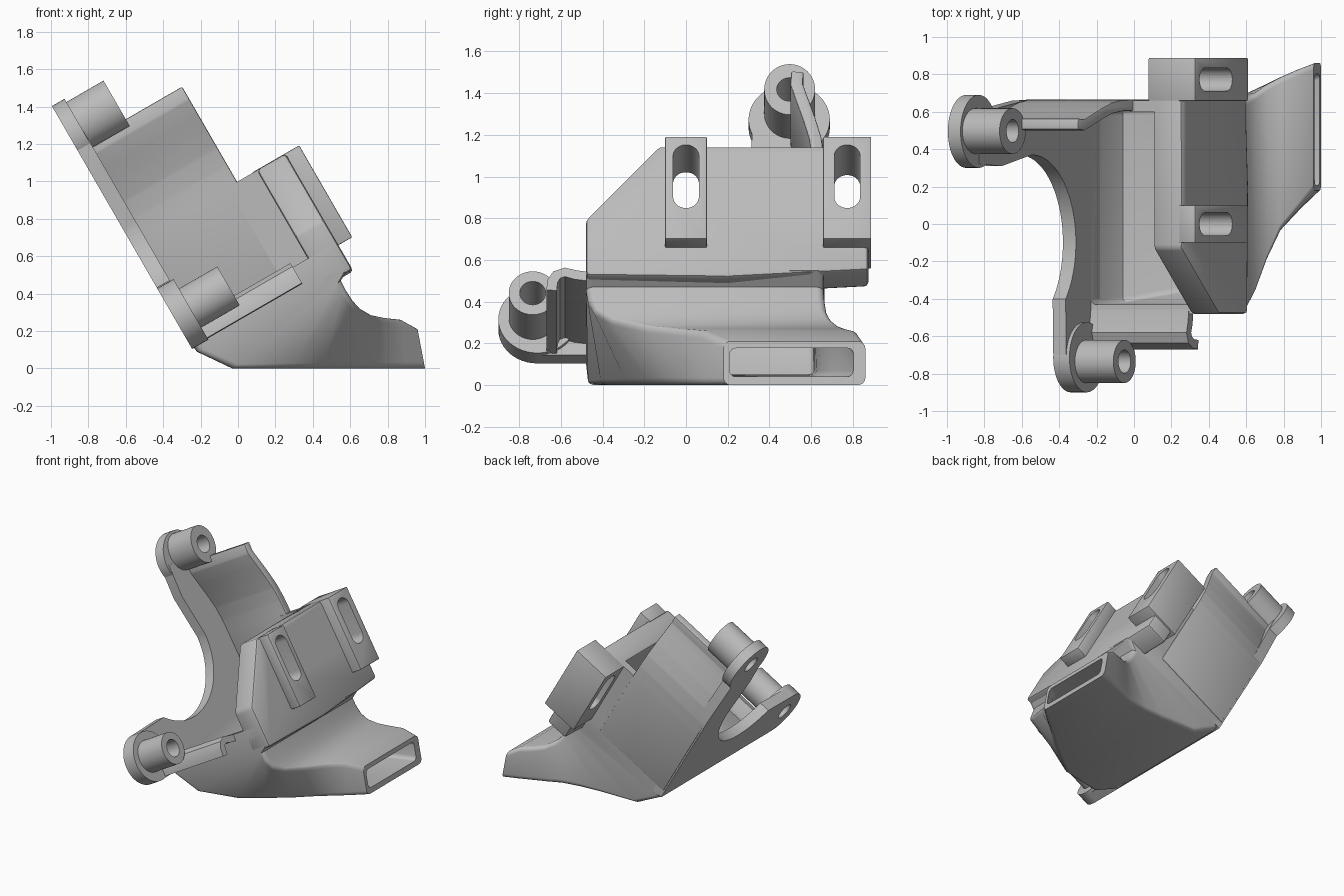
import bpy, bmesh, math
from mathutils import Matrix, Vector

cube = bpy.data.objects.get("Cube")
if cube:
    bpy.data.objects.remove(cube)

grey = bpy.data.materials.new("plain grey")
grey.use_nodes = True
grey.diffuse_color = (0.5, 0.5, 0.5, 1)
grey.node_tree.nodes["Principled BSDF"].inputs["Base Color"].default_value = (0.5, 0.5, 0.5, 1)

# Tilted frame: local x = depth off the plate, local z = up along the plate
TILT = Matrix.Translation((-0.2, 0, 0.026)) @ Matrix.Rotation(math.radians(-30), 4, 'Y')


def tilted(depth, up):
    p = TILT @ Vector((depth, 0, up))
    return (p.x, p.z)


def make(name, rings, frame=Matrix.Identity(4), bevel=0):
    """Skin a list of equal rings and cap both ends."""
    bm = bmesh.new()
    loops = [[bm.verts.new(p) for p in ring] for ring in rings]
    n = len(loops[0])
    for lo, hi in zip(loops, loops[1:]):
        for i in range(n):
            j = (i + 1) % n
            bm.faces.new((lo[i], lo[j], hi[j], hi[i]))
    bm.faces.new(loops[0][::-1])
    bm.faces.new(loops[-1])
    bmesh.ops.recalc_face_normals(bm, faces=bm.faces)
    if bevel:
        bmesh.ops.bevel(bm, geom=bm.edges[:], offset=bevel, segments=2,
                        profile=0.5, affect='EDGES')
    mesh = bpy.data.meshes.new(name)
    bm.to_mesh(mesh)
    bm.free()
    mesh.materials.append(grey)
    obj = bpy.data.objects.new(name, mesh)
    bpy.context.collection.objects.link(obj)
    obj.matrix_world = frame
    return obj


def prism(name, outline, d0, d1, bevel=0):
    """Extrude a (y, up) outline through the tilted depth."""
    return make(name, [[(d, y, u) for y, u in outline] for d in (d0, d1)], TILT, bevel)


def rect(y0, y1, u0, u1):
    return [(y0, u0), (y1, u0), (y1, u1), (y0, u1)]


def arc(y, u, ry, ru, start, end, n):
    angles = [math.radians(start + (end - start) * i / n) for i in range(n + 1)]
    return [(y + ry * math.cos(t), u + ru * math.sin(t)) for t in angles]


def oval(y, u, ry, ru):
    return arc(y, u, ry, ru, 0, 352.5, 47)


def slot(y, u0, u1, r):
    return arc(y, u1 - r, r, r, 0, 180, 14) + arc(y, u0 + r, r, r, 180, 360, 14)


def strip(path, t):
    """Thicken a path into a closed outline."""
    left, right = [], []
    for i, p in enumerate(path):
        a, b = Vector(path[max(i - 1, 0)]), Vector(path[min(i + 1, len(path) - 1)])
        d = (b - a).normalized() * t / 2
        left.append((p[0] - d.y, p[1] + d.x))
        right.append((p[0] + d.y, p[1] - d.x))
    return left + right[::-1]


def shade(obj):
    bpy.ops.object.select_all(action='DESELECT')
    bpy.context.view_layer.objects.active = obj
    obj.select_set(True)
    bpy.ops.object.shade_smooth_by_angle(angle=math.radians(30))


def cut(objs, cutter):
    cutter.hide_render = True
    for obj in objs:
        mod = obj.modifiers.new("cut", 'BOOLEAN')
        mod.operation, mod.solver, mod.object = 'DIFFERENCE', 'EXACT', cutter
        bpy.context.view_layer.objects.active = obj
        bpy.ops.object.modifier_apply(modifier=mod.name)
    bpy.data.objects.remove(cutter)


def section(bottom, top, y0, y1, lean, r):
    """Rounded rectangle between a bottom and a top (x, z) point; lean pulls its low right corner in."""
    b, t = Vector((bottom[0], 0, bottom[1])), Vector((top[0], 0, top[1]))
    height = (t - b).length
    up = (t - b) / height
    ring = []
    for k, (cy, ch) in enumerate([(y1 - r, height - r), (y0 + r, height - r),
                                  (y0 + r, r), (y1 - r, r)]):
        for y, h in arc(cy, ch, r, r, 90 * k, 90 * k + 90, 4):
            y += lean * (1 - h / height) * (y1 - y) / (y1 - y0)
            ring.append(b + up * h + Vector((0, y, 0)))
    return ring


parts = []

# Air duct: sections sweep from the fan opening to the flat nozzle
left = [0.66, 0.66, 0.66, 0.665, 0.675, 0.7, 0.745, 0.785, 0.825, 0.86]
right = [-0.48, -0.48, -0.48, -0.475, -0.45, -0.37, -0.2, -0.04, 0.07, 0.18]
lean = [0, 0, 0.01, 0.07, 0.17, 0.21, 0.13, 0.05, 0.02, 0]
bottom = [tilted(0, 0.2), (-0.22, 0.09), (-0.03, 0), (0.28, 0), (0.45, 0), (0.6, 0), (0.7, 0),
          (0.8, 0), (0.9, 0), (1, 0)]
top = [tilted(0.95, 0.2), (0.6, 0.55), (0.55, 0.47), (0.575, 0.42), (0.61, 0.365),
       (0.65, 0.32), (0.71, 0.285), (0.78, 0.27), (0.87, 0.26), (0.96, 0.21)]
duct = make("air_duct", [section(*s, 0.035) for s in zip(bottom, top, right, left, lean)])
bottom = [tilted(0.08, 0.25), tilted(0.08, 0.1), (-0.06, 0.05), (0.28, 0.05), (0.45, 0.045),
          (0.6, 0.04), (0.7, 0.04), (0.8, 0.04), (0.9, 0.04), (1.02, 0.04)]
top = [tilted(0.77, 0.25), tilted(0.77, 0.1), (0.5, 0.42), (0.53, 0.37), (0.57, 0.31),
       (0.62, 0.27), (0.69, 0.235), (0.77, 0.22), (0.86, 0.21), (0.99, 0.17)]
cut([duct], make("duct_hollow", [section(b, t, y0 + 0.05, y1 - 0.05, s, 0.03)
                                 for b, t, y0, y1, s in zip(bottom, top, right, left, lean)]))
parts.append(duct)

# Mounting plate with the round fan cutout
plate = prism("mounting_plate",
              [(-0.71, 0.09), (0.66, 0.09), (0.66, 0.9), (0.62, 1.2), (0.6, 1.39),
               (0.32, 1.39), (0.31, 1.15)]
              + arc(-0.1, 0.83, 0.47, 0.47, 0, -130, 32) + [(-0.71, 0.463)], 0, 0.08)
parts.append(plate)

# Screw flanges and bosses
for name, fy, fu, fr, thick, by, bu, ry, ru, depth in (
        ("upper", 0.495, 1.395, 0.195, 0.078, 0.497, 1.43, 0.122, 0.14, 0.307),
        ("lower", -0.713, 0.277, 0.187, 0.1, -0.735, 0.285, 0.115, 0.12, 0.337)):
    flange = prism(name + "_flange", oval(fy, fu, fr, fr), 0, thick)
    boss = prism(name + "_boss", oval(by, bu, ry, ru), 0.01, depth)
    cut([plate, flange, boss],
        prism("screw_hole", oval(by, bu, 0.062, 0.065), -0.1, 0.5))
    parts += [flange, boss]

# Curved fan walls
parts.append(prism("left_wall", strip(
    [(0.635, 0.15), (0.635, 0.75), (0.633, 0.85), (0.62, 0.96), (0.59, 1.07),
     (0.555, 1.18), (0.53, 1.26), (0.535, 1.33)], 0.06), 0.01, 0.655, 0.008))
parts.append(prism("left_wall_joint", rect(0.6, 0.66, 0.15, 0.744), 0.6, 0.8))
parts.append(prism("right_clip_wall", strip(
    [(-0.645, 0.1), (-0.64, 0.15), (-0.62, 0.185), (-0.58, 0.2), (-0.53, 0.185),
     (-0.46, 0.175)], 0.05), 0.01, 0.685))

# Front slab with its slotted pad and the deeper slotted block
slab = prism("front_slab", [(-0.48, 0.03), (0.2, 0.02), (0.875, 0.06), (0.875, 0.745),
                            (-0.13, 0.745), (-0.48, 0.34)], 0.777, 0.955, 0.02)
parts.append(slab)
for name, y, half, back in (("right_pad", 0, 0.1, 0.94), ("left_block", 0.773, 0.115, 0.75)):
    pad = prism(name, rect(y - half, y + half, 0.18, 0.747), back, 1.04, 0.006)
    cut([slab, pad], prism("slot_cutter", slot(y, 0.35, 0.7, 0.062), 0.7, 1.2))
    parts.append(pad)

for part in parts:
    shade(part)
